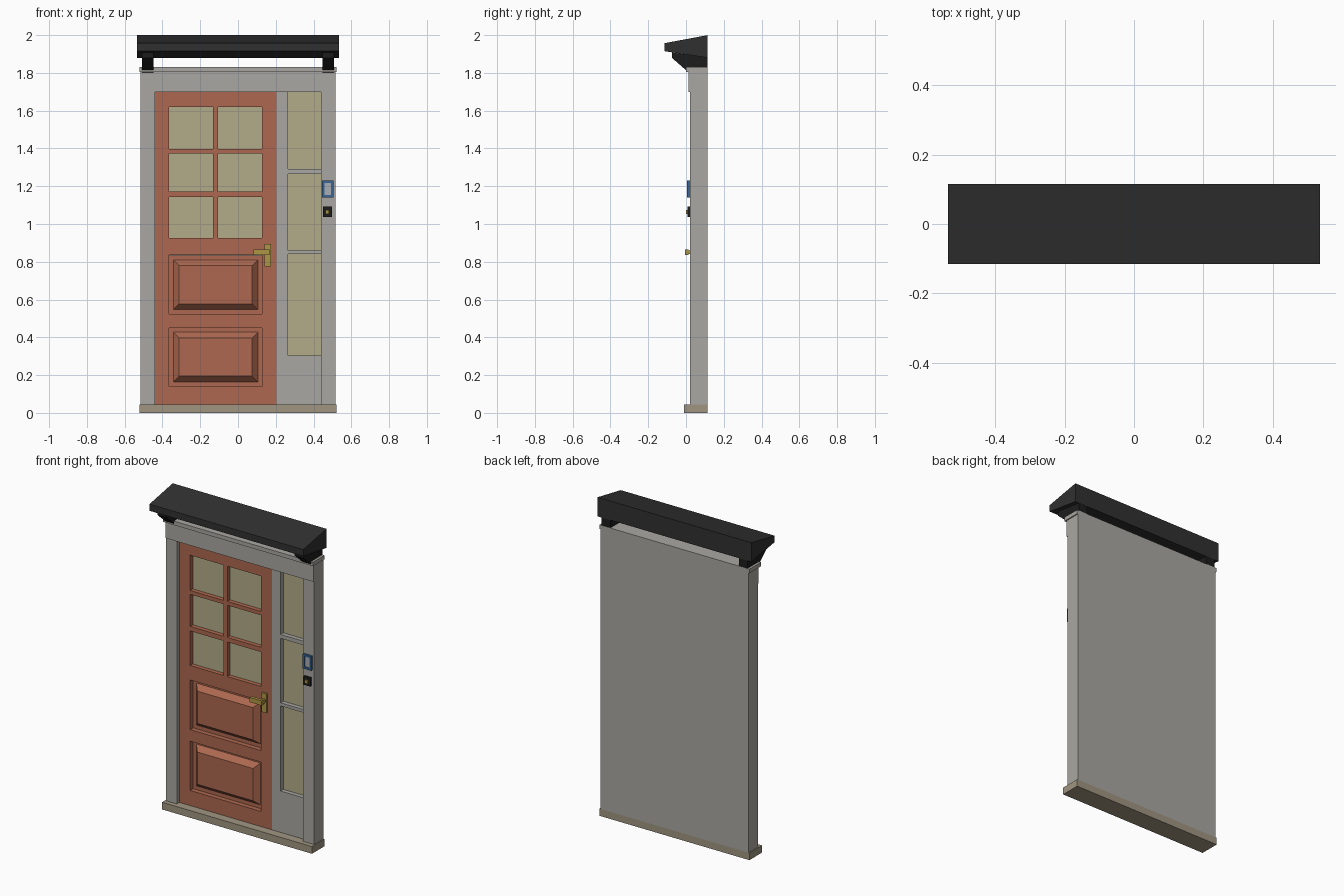
import bpy, bmesh

if "Cube" in bpy.data.objects:
    bpy.data.objects.remove(bpy.data.objects["Cube"])


def mat(name, r, g, b):
    m = bpy.data.materials.new(name)
    m.diffuse_color = (r, g, b, 1)
    m.use_nodes = True
    m.node_tree.nodes["Principled BSDF"].inputs["Base Color"].default_value = m.diffuse_color
    return m


WALL = mat("wall_grey", .40, .39, .36)
SILL = mat("stone", .35, .30, .22)
DOOR = mat("door_red", .42, .14, .08)
GLASS = mat("glass", .45, .41, .25)
ROOF = mat("roof_dark", .03, .03, .03)
BRACKET = mat("bracket_dark", .012, .012, .012)
BRASS = mat("brass", .42, .30, .06)
BLUE = mat("plate_blue", .04, .13, .30)
PALE = mat("plate_pale", .40, .42, .45)


def finish(name, bm, material):
    bmesh.ops.recalc_face_normals(bm, faces=bm.faces)
    me = bpy.data.meshes.new(name)
    bm.to_mesh(me)
    bm.free()
    me.materials.append(material)
    ob = bpy.data.objects.new(name, me)
    bpy.context.collection.objects.link(ob)
    return ob


def prism(name, profile, x0, x1, material):
    """Extrude a (y, z) profile along x."""
    bm = bmesh.new()
    face = bm.faces.new([bm.verts.new((x0, y, z)) for y, z in profile])
    ext = bmesh.ops.extrude_face_region(bm, geom=[face])["geom"]
    bmesh.ops.translate(bm, vec=(x1 - x0, 0, 0),
                        verts=[v for v in ext if isinstance(v, bmesh.types.BMVert)])
    return finish(name, bm, material)


def box(name, x, y, z, material):
    return prism(name, [(y[0], z[0]), (y[1], z[0]), (y[1], z[1]), (y[0], z[1])],
                 x[0], x[1], material)


def lattice(name, xs, zs, holes, y0, y1, material):
    """Slab cut by a grid of lines, with the (column, row) cells in holes left open."""
    bm = bmesh.new()
    grid = [[bm.verts.new((x, y0, z)) for z in zs] for x in xs]
    for i in range(len(xs) - 1):
        for j in range(len(zs) - 1):
            if (i, j) not in holes:
                bm.faces.new((grid[i][j], grid[i + 1][j], grid[i + 1][j + 1], grid[i][j + 1]))
    bmesh.ops.delete(bm, geom=[v for v in bm.verts if not v.link_faces], context='VERTS')
    ext = bmesh.ops.extrude_face_region(bm, geom=bm.faces[:])["geom"]
    bmesh.ops.translate(bm, vec=(0, y1 - y0, 0),
                        verts=[v for v in ext if isinstance(v, bmesh.types.BMVert)])
    return finish(name, bm, material)


def raised_panel(name, x, z, inset, y_base, y_front, material):
    bm = bmesh.new()
    rings = []
    for d, y in ((0, y_base), (inset, y_front)):
        a, b, c, e = x[0] + d, x[1] - d, z[0] + d, z[1] - d
        rings.append([bm.verts.new((px, y, pz)) for px, pz in ((a, c), (b, c), (b, e), (a, e))])
    bm.faces.new(rings[0])
    bm.faces.new(rings[1])
    for k in range(4):
        n = (k + 1) % 4
        bm.faces.new((rings[0][k], rings[0][n], rings[1][n], rings[1][k]))
    return finish(name, bm, material)


BACK = .115

# Sill, surround, back wall and header
box("sill", (-.522, .522), (-.01, BACK), (0, .045), SILL)
lattice("surround", [-.515, -.44, .44, .515], [.045, 1.70, 1.83], {(1, 0)}, .02, BACK, WALL)
box("back_wall", (-.44, .44), (.085, BACK), (.045, 1.70), WALL)
box("header_board", (-.515, .515), (.013, .02), (1.70, 1.805), WALL)
box("header_cap", (-.522, .522), (0, BACK - .001), (1.805, 1.83), WALL)

# Door leaf: two panel rows, three rows of paired panes
rows = [.045, .14, .45, .523, .835, .926, 1.143, 1.172, 1.374, 1.398, 1.62, 1.70]
holes = {(c, r) for r in (1, 3) for c in (1, 2, 3)} | {(c, r) for r in (5, 7, 9) for c in (1, 3)}
lattice("door_leaf", [-.44, -.365, -.132, -.106, .128, .205], rows, holes, .045, .085, DOOR)
box("door_glass", (-.365, .128), (.072, .085), (.926, 1.62), GLASS)
for i, z in enumerate((.14, .523)):
    box(f"door_panel_field_{i}", (-.365, .128), (.075, .085), (z, z + .311), DOOR)
    raised_panel(f"door_raised_panel_{i}", (-.342, .105), (z + .024, z + .287),
                 .03, .075, .042, DOOR)

# Sidelight window
lattice("sidelight_frame", [.205, .265, .44], [.045, .305, .84, .86, 1.265, 1.29, 1.70],
        {(1, 1), (1, 3), (1, 5)}, .045, .085, WALL)
box("sidelight_glass", (.265, .44), (.072, .085), (.305, 1.70), GLASS)

# Door handle
box("handle_plate", (.14, .175), (.033, .045), (.775, .895), BRASS)
box("handle_stem", (.147, .168), (.012, .033), (.84, .86), BRASS)
box("handle_lever", (.083, .168), (-.005, .014), (.835, .865), BRASS)

# Number plate and bell
lattice("plate_frame", [.445, .457, .493, .505], [1.14, 1.153, 1.217, 1.23],
        {(1, 1)}, .006, .02, BLUE)
box("plate_face", (.457, .493), (.011, .02), (1.153, 1.217), PALE)
box("bell_base", (.45, .497), (.009, .02), (1.037, 1.092), BRACKET)
box("bell_button", (.464, .483), (0, .009), (1.054, 1.075), BRASS)

# Canopy and its brackets
prism("canopy", [(-.115, 1.915), (BACK, 1.88), (BACK, 2.0), (-.115, 1.957)], -.535, .535, ROOF)
for side, s in (("left", -1), ("right", 1)):
    prism(f"bracket_{side}", [(-.075, 1.88), (-.075, 1.908), (BACK - .001, 1.882), (BACK - .001, 1.714)],
          s * .447, s * .507, BRACKET)
